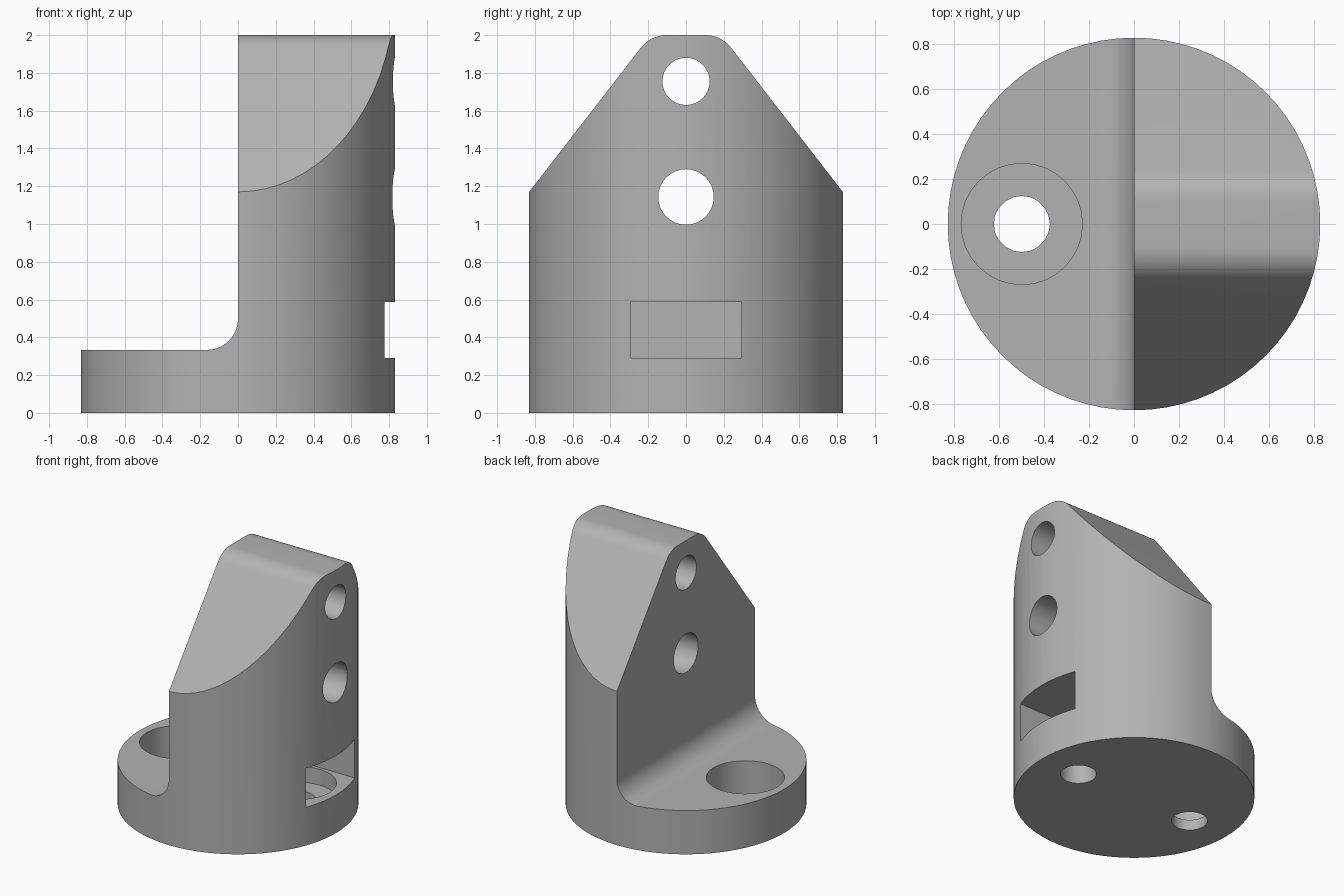
import bpy, bmesh, math
from mathutils import Matrix, Vector

if "Cube" in bpy.data.objects:
    bpy.data.objects.remove(bpy.data.objects["Cube"], do_unlink=True)

R = 0.83          # radius of the round body
FLANGE = 0.333    # height of the low half
FILLET = 0.166    # inner corner radius

grey = bpy.data.materials.new("plain_grey")
grey.use_nodes = True
grey.diffuse_color = (0.45, 0.45, 0.45, 1)
grey.node_tree.nodes["Principled BSDF"].inputs["Base Color"].default_value = (0.45, 0.45, 0.45, 1)


def finish(name, bm):
    bmesh.ops.recalc_face_normals(bm, faces=bm.faces)
    mesh = bpy.data.meshes.new(name)
    bm.to_mesh(mesh)
    bm.free()
    mesh.materials.append(grey)
    obj = bpy.data.objects.new(name, mesh)
    bpy.context.collection.objects.link(obj)
    return obj


def cylinder(name, radius, start, end, sides):
    """Round bar between two points."""
    a, b = Vector(start), Vector(end)
    turn = (b - a).to_track_quat('Z', 'Y').to_matrix().to_4x4()
    bm = bmesh.new()
    bmesh.ops.create_cone(bm, cap_ends=True, segments=sides, radius1=radius, radius2=radius,
                          depth=(b - a).length, matrix=Matrix.Translation((a + b) / 2) @ turn)
    return finish(name, bm)


def prism(name, points, sweep):
    """Flat outline pushed along a direction."""
    bm = bmesh.new()
    face = bm.faces.new([bm.verts.new(p) for p in points])
    moved = bmesh.ops.extrude_face_region(bm, geom=[face])["geom"]
    bmesh.ops.translate(bm, vec=sweep, verts=[v for v in moved if isinstance(v, bmesh.types.BMVert)])
    return finish(name, bm)


def arc(cu, cz, radius, a0, a1, steps=10):
    angles = [math.radians(a0 + (a1 - a0) * i / steps) for i in range(steps + 1)]
    return [(cu + radius * math.cos(a), cz + radius * math.sin(a)) for a in angles]


def combine(target, tool, operation):
    mod = target.modifiers.new(tool.name, 'BOOLEAN')
    mod.operation, mod.object, mod.solver = operation, tool, 'EXACT'
    bpy.context.view_layer.objects.active = target
    bpy.ops.object.modifier_apply(modifier=mod.name)
    bpy.data.objects.remove(tool, do_unlink=True)


# Round bar
body = cylinder("bracket_body", R, (0, 0, 0), (0, 0, 2.1), 72)

# Low flange with filleted step
step = [(-1, 3), (-1, FLANGE)] + arc(-FILLET, FLANGE + FILLET, FILLET, -90, 0) + [(0, 3)]
combine(body, prism("step_cutter", [(u, -1, z) for u, z in step], (0, 2, 0)), 'DIFFERENCE')

# Sloped shoulders with a rounded crown
pitch = math.atan2(2 - 1.17, R - 0.187)
crown_r = 0.17
crown_y = 0.187 - crown_r * math.tan(pitch / 2)
half = [(1, -0.5), (1, 1.17 - (1 - R) * math.tan(pitch))]
half += arc(crown_y, 2 - crown_r, crown_r, 90 - math.degrees(pitch), 90)
gable = half + [(-u, z) for u, z in reversed(half)]
combine(body, prism("gable_tool", [(-1, u, z) for u, z in gable], (2, 0, 0)), 'INTERSECT')

# Cross holes through the upright
for name, z, r in (("upper_hole", 1.755, 0.125), ("lower_hole", 1.143, 0.147)):
    combine(body, cylinder(name, r, (-0.3, 0, z), (1, 0, z), 32), 'DIFFERENCE')

# Side slot above the rear bolt seat
slot = [(0.21, -0.293, 0.29), (1, -0.293, 0.29), (1, 0.293, 0.29), (0.21, 0.293, 0.29)]
combine(body, prism("side_slot", slot, (0, 0, 0.297)), 'DIFFERENCE')

# Counterbored bolt holes
for name, x, seat, top in (("flange_bolt", -0.5, 0.08, 0.6), ("slot_bolt", 0.5, 0.17, 0.4)):
    combine(body, cylinder(name + "_seat", 0.27, (x, 0, seat), (x, 0, top), 32), 'DIFFERENCE')
    combine(body, cylinder(name + "_hole", 0.125, (x, 0, -0.1), (x, 0, seat + 0.05), 20), 'DIFFERENCE')

# Smooth curves, crisp edges
bpy.ops.object.select_all(action='DESELECT')
body.select_set(True)
bpy.context.view_layer.objects.active = body
bpy.ops.object.shade_smooth_by_angle(angle=math.radians(25))
